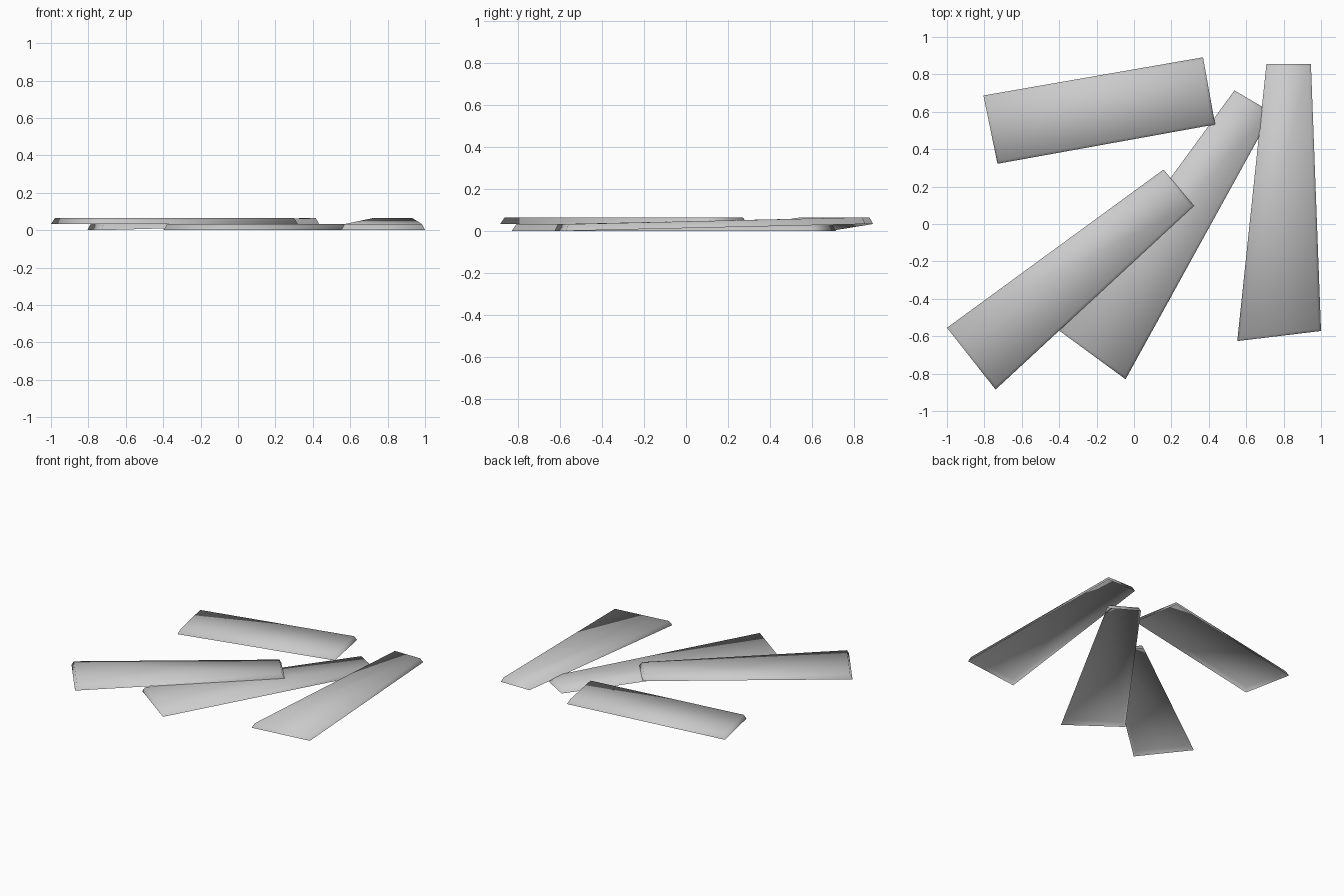
import bpy, bmesh

if "Cube" in bpy.data.objects:
    bpy.data.objects.remove(bpy.data.objects["Cube"])

THICK = 0.032   # height of a plank shell
SLOPE = 0.015   # how far the top edge sits inside the bottom edge
UP = 0.033      # height of a plank end that rests on another plank

grey = bpy.data.materials.new("plain grey")
grey.diffuse_color = (0.6, 0.6, 0.6, 1)
grey.use_nodes = True
grey.node_tree.nodes["Principled BSDF"].inputs["Base Color"].default_value = grey.diffuse_color


def plank(name, outline, heights):
    """Soft-shaded plank shell, open underneath: base outline raised into a top with sloping sides."""
    bm = bmesh.new()
    base = bm.faces.new([bm.verts.new((x, y, z)) for (x, y), z in zip(outline, heights)])
    base.normal_update()
    if base.normal.z < 0:
        base.normal_flip()
    bmesh.ops.inset_individual(bm, faces=[base], thickness=SLOPE, depth=THICK,
                               use_even_offset=True)
    for f in bm.faces:
        f.smooth = True
    mesh = bpy.data.meshes.new(name)
    bm.to_mesh(mesh)
    bm.free()
    mesh.materials.append(grey)
    bpy.context.collection.objects.link(bpy.data.objects.new(name, mesh))


# flat tapered plank on the ground
plank("ground_plank", [(-0.40, -0.57), (-0.045, -0.83), (0.74, 0.595), (0.537, 0.714)],
      [0, 0, 0, 0])
# plank lying across it
plank("upper_plank", [(-1.0, -0.555), (-0.74, -0.885), (0.32, 0.097), (0.158, 0.291)],
      [UP, UP, UP, UP])
# tapered plank leaning up towards the back
plank("right_plank", [(0.552, -0.626), (1.0, -0.572), (0.946, 0.855), (0.708, 0.855)],
      [0, 0, UP, UP])
# plank at the back leaning up towards the right
plank("back_plank", [(-0.805, 0.687), (-0.73, 0.322), (0.434, 0.532), (0.369, 0.891)],
      [0, 0, UP, UP])
